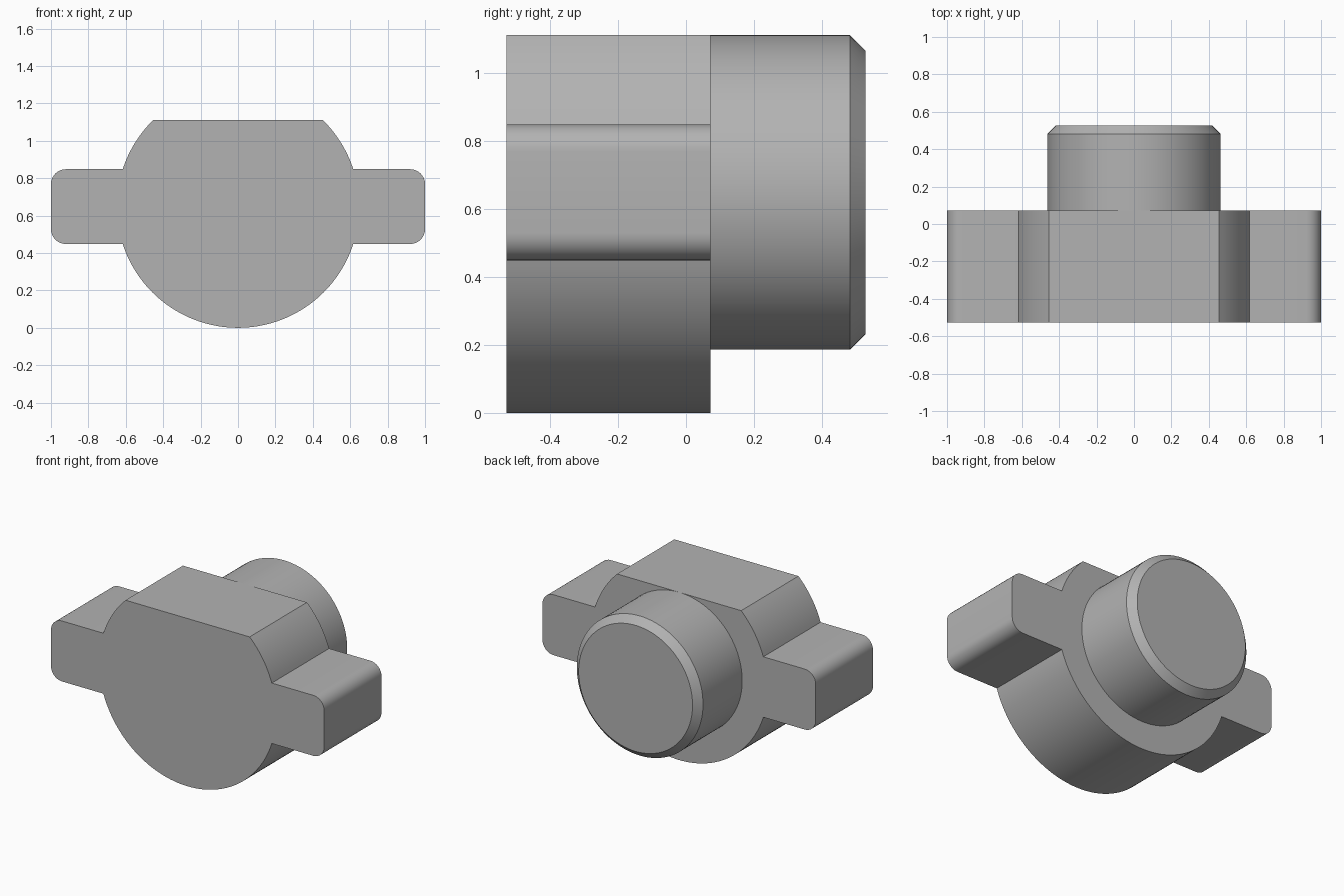
import bpy, bmesh, math

if "Cube" in bpy.data.objects:
    bpy.data.objects.remove(bpy.data.objects["Cube"])

CZ = 0.648            # height of the shared axis
R = 0.648             # body radius
FLAT = 0.462          # flat top above the axis
TAB = 0.20            # half height of the side tabs
FILLET = 0.08         # tab corner radius
Y0, Y1, Y2 = -0.527, 0.072, 0.527

grey = bpy.data.materials.new("plain grey")
grey.diffuse_color = (0.45, 0.45, 0.45, 1)
grey.use_nodes = True
grey.node_tree.nodes["Principled BSDF"].inputs["Base Color"].default_value = grey.diffuse_color


def arc(cx, cz, r, a0, a1, n):
    return [(cx + r * math.cos(a0 + (a1 - a0) * i / n),
             cz + r * math.sin(a0 + (a1 - a0) * i / n)) for i in range(n + 1)]


def finish(name, bm):
    bmesh.ops.recalc_face_normals(bm, faces=bm.faces)
    mesh = bpy.data.meshes.new(name)
    bm.to_mesh(mesh)
    bm.free()
    mesh.materials.append(grey)
    ob = bpy.data.objects.new(name, mesh)
    bpy.context.collection.objects.link(ob)
    bpy.ops.object.select_all(action='DESELECT')
    ob.select_set(True)
    bpy.context.view_layer.objects.active = ob
    bpy.ops.object.shade_smooth_by_angle(angle=math.radians(30))
    return ob


# Body: round plate with flat top and two rounded tabs, one extruded outline
a_tab = math.asin(TAB / R)
a_flat = math.asin(FLAT / R)
right = arc(0, 0, R, -math.pi / 2, -a_tab, 32)
right += arc(1 - FILLET, -TAB + FILLET, FILLET, -math.pi / 2, 0, 8)
right += arc(1 - FILLET, TAB - FILLET, FILLET, 0, math.pi / 2, 8)
right += arc(0, 0, R, a_tab, a_flat, 12)
outline = right + [(-x, z) for x, z in reversed(right[1:])]

bm = bmesh.new()
face = bm.faces.new([bm.verts.new((x, Y0, z + CZ)) for x, z in outline])
ext = bmesh.ops.extrude_face_region(bm, geom=[face])
verts = [g for g in ext["geom"] if isinstance(g, bmesh.types.BMVert)]
bmesh.ops.translate(bm, verts=verts, vec=(0, Y1 - Y0, 0))
finish("tabbed_body", bm)

# Shaft: round boss on the back with a chamfered end
SR, CH, N = 0.462, 0.045, 96
bm = bmesh.new()
rings = []
for y, r in ((Y1, SR), (Y2 - CH, SR), (Y2, SR - CH)):
    rings.append([bm.verts.new((x, y, z)) for x, z in arc(0, CZ, r, 0, math.tau, N)[:-1]])
for a, b in zip(rings, rings[1:]):
    for i in range(N):
        j = (i + 1) % N
        bm.faces.new((a[i], a[j], b[j], b[i]))
bm.faces.new(rings[-1])
finish("back_shaft", bm)
